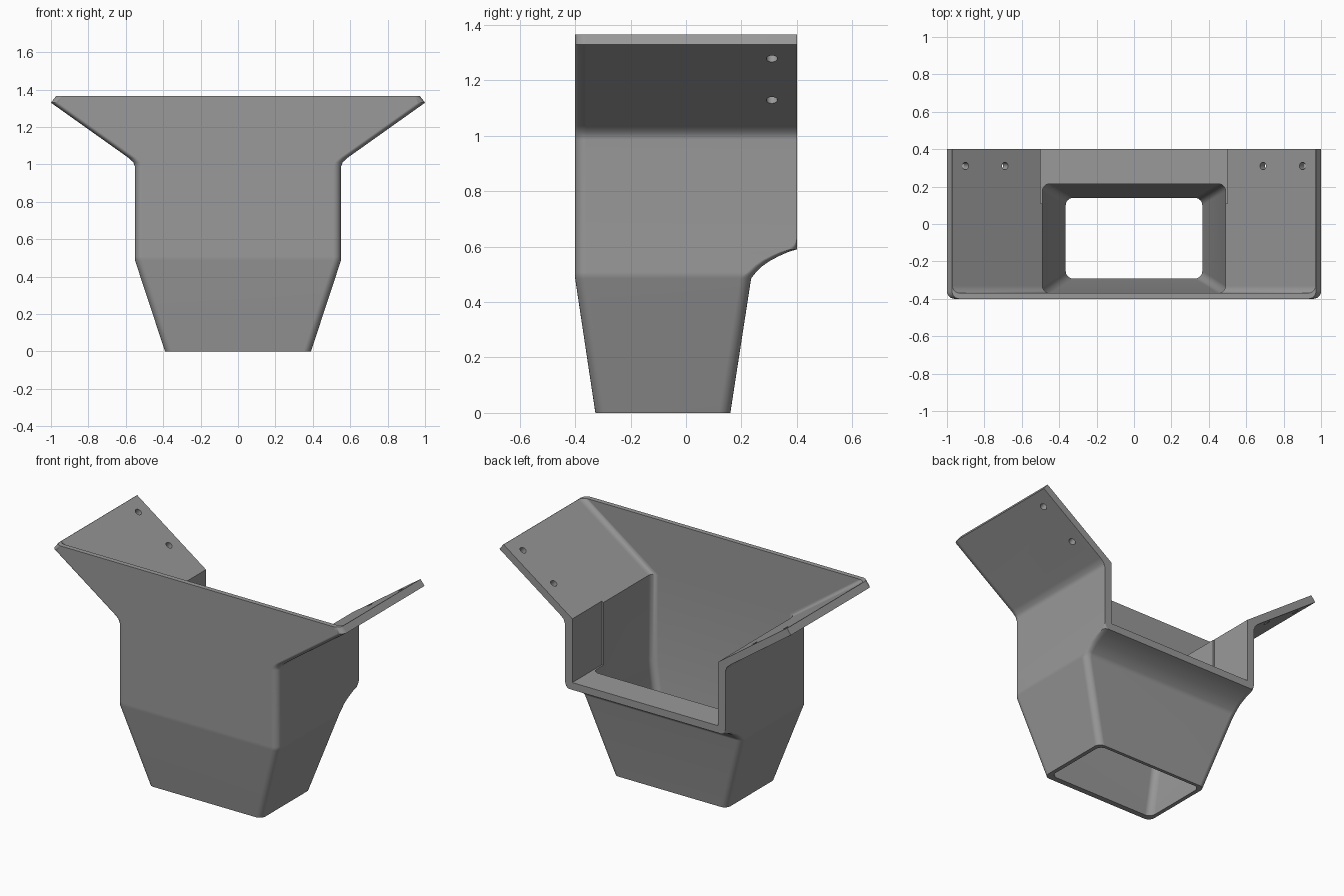
import bpy, bmesh, math
from mathutils import Matrix, Vector

if "Cube" in bpy.data.objects:
    bpy.data.objects.remove(bpy.data.objects["Cube"])

SEG = 6  # segments per rounded corner

grey = bpy.data.materials.new("plain grey")
grey.diffuse_color = (0.32, 0.32, 0.32, 1)
grey.use_nodes = True
grey.node_tree.nodes["Principled BSDF"].inputs["Base Color"].default_value = grey.diffuse_color


def ring(hw, y0, y1, rf, rb):
    """Rounded rectangle: half width, front y, back y, front and back radius."""
    corners = [(hw - rb, y1 - rb, rb, 0), (-hw + rb, y1 - rb, rb, 90),
               (-hw + rf, y0 + rf, rf, 180), (hw - rf, y0 + rf, rf, 270)]
    pts = []
    for cx, cy, r, start in corners:
        for i in range(SEG + 1):
            a = math.radians(start + 90 * i / SEG)
            pts.append((cx + r * math.cos(a), cy + r * math.sin(a)))
    return pts


def loft(name, rows):
    """Stack rounded rectangles given as (z, half width, y0, y1, rf, rb)."""
    bm = bmesh.new()
    loops = [[bm.verts.new((x, y, z)) for x, y in ring(*rest)] for z, *rest in rows]
    n = len(loops[0])
    for a, b in zip(loops, loops[1:]):
        for i in range(n):
            j = (i + 1) % n
            bm.faces.new((a[i], a[j], b[j], b[i]))
    bm.faces.new(loops[0][::-1])
    bm.faces.new(loops[-1])
    return finish(name, bm)


def finish(name, bm):
    bmesh.ops.recalc_face_normals(bm, faces=bm.faces)
    me = bpy.data.meshes.new(name)
    bm.to_mesh(me)
    bm.free()
    me.materials.append(grey)
    ob = bpy.data.objects.new(name, me)
    bpy.context.collection.objects.link(ob)
    return ob


def cut(target, cutter):
    bpy.context.view_layer.objects.active = target
    m = target.modifiers.new("cut", "BOOLEAN")
    m.operation, m.solver, m.object = "DIFFERENCE", "EXACT", cutter
    bpy.ops.object.modifier_apply(modifier=m.name)
    bpy.data.objects.remove(cutter)


# Outer body: tapered spout, curved rear overhang, straight box, flared wings
R, S = 0.04, 0.0008
rows = [(0, 0.39, -0.327, 0.16, R, R), (0.485, 0.55, -0.4, 0.235, R, R)]
for z, y in [(0.507, 0.252), (0.53, 0.276), (0.55, 0.305), (0.567, 0.338), (0.581, 0.37)]:
    rows.append((z, 0.55, -0.4, y, R, 0.032))
rows += [(0.59, 0.55, -0.4, 0.4, R, 0.03), (0.605, 0.55, -0.4, 0.4, R, 0.012),
         (0.625, 0.55, -0.4, 0.4, R, S)]
for z, hw in [(0.985, 0.55), (1.012, 0.56), (1.035, 0.585), (1.33, 1.0), (1.365, 0.973)]:
    rows.append((z, hw, -0.4, 0.4, R, S))
hopper = loft("hopper", rows)

# Funnel cavity
cut(hopper, loft("funnel_cutter", [
    (-0.005, 0.364, -0.291, 0.139, R, R), (0.485, 0.49, -0.37, 0.215, R, R),
    (1.03, 0.49, -0.37, 0.215, R, R)]))
# Rear opening above the floor ledge
cut(hopper, loft("rear_cutter", [
    (0.635, 0.5, 0.11, 0.6, S, S), (1.03, 0.5, 0.11, 0.6, S, S)]))
# Space above the flared wings
cut(hopper, loft("wing_cutter", [
    (1.023, 0.49, -0.37, 0.6, R, S), (1.45, 1.0905, -0.37, 0.6, R, S)]))

# Screw holes square to the wings
for side in (-1, 1):
    for x, z in ((0.69, 1.165), (0.90, 1.315)):
        axis = Vector((side * 0.58, 0, -0.815))
        mat = Matrix.Translation((side * (x + 0.013), 0.31, z - 0.018)) \
            @ axis.to_track_quat("Z", "Y").to_matrix().to_4x4()
        bm = bmesh.new()
        bmesh.ops.create_cone(bm, cap_ends=True, segments=20, radius1=0.02,
                              radius2=0.02, depth=0.15, matrix=mat)
        cut(hopper, finish("hole_cutter", bm))

# Smooth fillets, crisp edges
bpy.ops.object.select_all(action="DESELECT")
hopper.select_set(True)
bpy.context.view_layer.objects.active = hopper
bpy.ops.object.shade_smooth_by_angle(angle=math.radians(30))
wn = hopper.modifiers.new("even_shading", "WEIGHTED_NORMAL")
wn.keep_sharp = True
